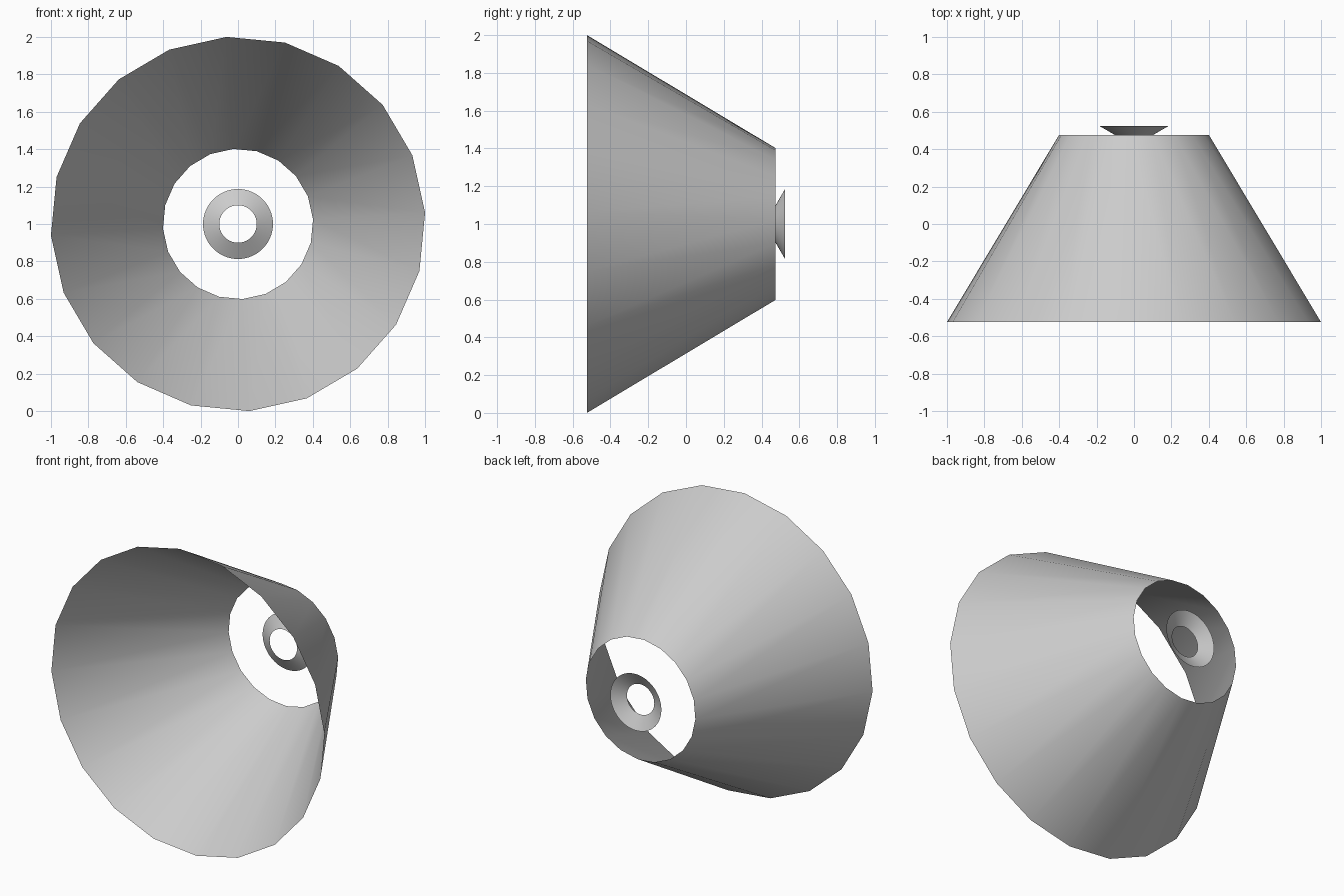
import bpy
import bmesh
from math import cos, sin, radians, tau

default = bpy.data.objects.get("Cube")
if default:
    bpy.data.objects.remove(default, do_unlink=True)

GREY = (0.6, 0.6, 0.6, 1.0)
grey = bpy.data.materials.new("light grey")
grey.use_nodes = True
grey.diffuse_color = GREY
grey.node_tree.nodes["Principled BSDF"].inputs["Base Color"].default_value = GREY


def open_cone(name, sides, front, back, turn=0.0):
    """Thin open cone along y; front and back are (y, radius)."""
    bm = bmesh.new()
    rings = []
    for y, r in (front, back):
        angles = [radians(turn) + tau * i / sides for i in range(sides)]
        rings.append([bm.verts.new((r * cos(a), y, r * sin(a))) for a in angles])
    a, b = rings
    for i in range(sides):
        j = (i + 1) % sides
        bm.faces.new((a[i], b[i], b[j], a[j])).smooth = True
    mesh = bpy.data.meshes.new(name)
    bm.to_mesh(mesh)
    bm.free()
    mesh.materials.append(grey)
    obj = bpy.data.objects.new(name, mesh)
    obj.location.z = 1.0
    bpy.context.collection.objects.link(obj)
    return obj


# Wide shade, open at both ends
open_cone("shade", 20, (-0.525, 1.002), (0.475, 0.402), turn=3.5)

# Small flared collar behind the narrow opening
open_cone("collar", 64, (0.475, 0.1), (0.525, 0.187))
